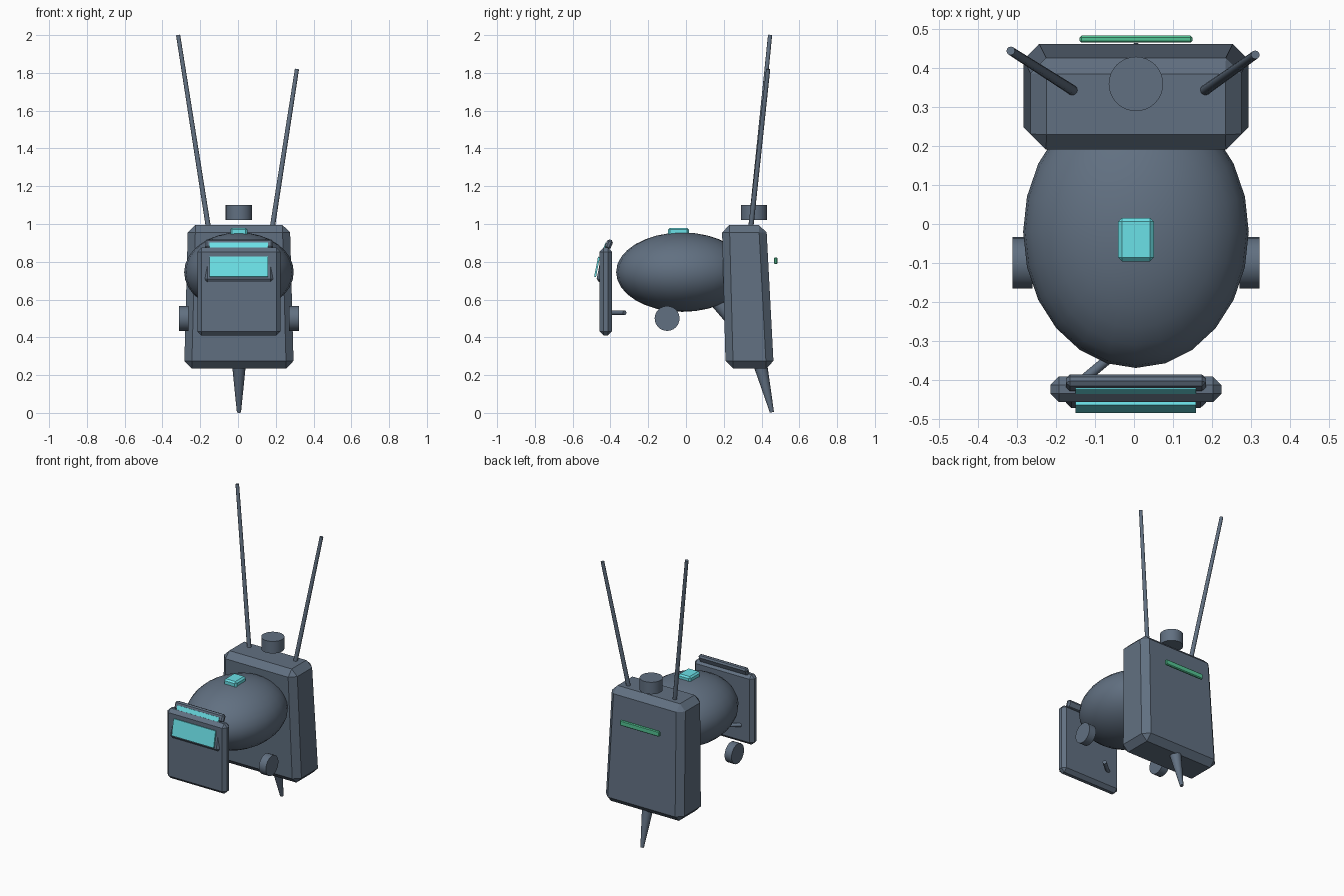
import bpy
import bmesh
from math import radians
from mathutils import Vector, Matrix

if "Cube" in bpy.data.objects:
    bpy.data.objects.remove(bpy.data.objects["Cube"], do_unlink=True)

CX = 0.005  # centre line of the body


def material(name, rgb):
    m = bpy.data.materials.new(name)
    m.use_nodes = True
    m.diffuse_color = (*rgb, 1)
    m.node_tree.nodes["Principled BSDF"].inputs["Base Color"].default_value = (*rgb, 1)
    return m


slate = material("slate", (0.12, 0.162, 0.22))
cyan = material("cyan glow", (0.147, 0.75, 0.80))
green = material("green glow", (0.09, 0.56, 0.30))


def finish(name, bm, mat, smooth=False):
    bmesh.ops.recalc_face_normals(bm, faces=bm.faces)
    mesh = bpy.data.meshes.new(name)
    bm.to_mesh(mesh)
    bm.free()
    mesh.materials.append(mat)
    ob = bpy.data.objects.new(name, mesh)
    bpy.context.collection.objects.link(ob)
    if smooth:
        bpy.ops.object.select_all(action='DESELECT')
        ob.select_set(True)
        bpy.context.view_layer.objects.active = ob
        bpy.ops.object.shade_smooth_by_angle(angle=radians(35))
    return ob


def chamfer(bm, width):
    bmesh.ops.bevel(bm, geom=bm.edges[:], offset=width, segments=1, affect='EDGES')


def box(name, loc, size, mat, bevel=0.0, tilt=0):
    bm = bmesh.new()
    bmesh.ops.create_cube(bm, size=1, matrix=Matrix.Diagonal((*size, 1)))
    if bevel:
        chamfer(bm, bevel)
    bm.transform(Matrix.Translation(loc) @ Matrix.Rotation(radians(tilt), 4, 'X'))
    return finish(name, bm, mat)


def rod(name, start, end, r1, r2, mat=slate, sides=24):
    a, b = Vector(start), Vector(end)
    turn = (b - a).to_track_quat('Z', 'Y').to_matrix().to_4x4()
    bm = bmesh.new()
    bmesh.ops.create_cone(bm, cap_ends=True, segments=sides, radius1=r1, radius2=r2,
                          depth=(b - a).length,
                          matrix=Matrix.Translation((a + b) / 2) @ turn)
    return finish(name, bm, mat, smooth=True)


# Rounded head
bm = bmesh.new()
bmesh.ops.create_uvsphere(bm, u_segments=24, v_segments=16, radius=1,
                          matrix=Matrix.Translation((CX, -0.02, 0.745))
                          @ Matrix.Diagonal((0.29, 0.35, 0.21, 1)))
finish("head", bm, slate, smooth=True)
box("head_light", (CX, -0.04, 0.958), (0.092, 0.112, 0.044), cyan, 0.01)

# Tapered backpack, narrower and further forward at the top
bm = bmesh.new()
bmesh.ops.create_cube(bm, size=1)
for v in bm.verts:
    top = v.co.z > 0
    half = 0.27 if top else 0.29
    front, back = (0.19, 0.425) if top else (0.21, 0.465)
    v.co = (CX + (half if v.co.x > 0 else -half),
            back if v.co.y > 0 else front,
            0.995 if top else 0.235)
chamfer(bm, 0.04)
finish("backpack", bm, slate)
box("back_strip", (CX, 0.475, 0.805), (0.29, 0.018, 0.036), green, 0.005)

# Backpack fittings
rod("top_knob", (CX, 0.36, 1.02), (CX, 0.36, 1.10), 0.07, 0.07, sides=32)
rod("right_antenna", (-0.155, 0.342, 0.97), (-0.317, 0.445, 2.0), 0.0135, 0.011, sides=12)
rod("left_antenna", (0.18, 0.342, 0.97), (0.312, 0.435, 1.82), 0.0135, 0.011, sides=12)
rod("tail_spike", (CX, 0.39, 0.27), (CX, 0.455, 0.003), 0.038, 0.011, sides=16)
rod("neck_strut", (CX, 0.10, 0.67), (CX, 0.245, 0.50), 0.04, 0.04)

# Side pods
for side, sx in (("right", -1), ("left", 1)):
    rod(side + "_pod", (CX + sx * 0.266, -0.10, 0.5), (CX + sx * 0.317, -0.10, 0.5),
        0.066, 0.066)

# Face plate with a sloping screen and an upper bar
box("face_plate", (CX, -0.425, 0.642), (0.44, 0.066, 0.466), slate, 0.022)
box("screen_frame", (CX, -0.442, 0.763), (0.36, 0.04, 0.145), slate, 0.014, tilt=-11)
box("screen", (CX, -0.471, 0.773), (0.31, 0.01, 0.108), cyan, tilt=-11)
box("upper_bar", (CX, -0.408, 0.892), (0.36, 0.032, 0.052), slate, 0.01, tilt=-22)
box("upper_bar_light", (CX, -0.427, 0.887), (0.31, 0.009, 0.028), cyan, tilt=-22)

# Short peg behind the face plate
rod("plate_peg", (-0.13, -0.40, 0.53), (-0.04, -0.325, 0.53), 0.0125, 0.0125, sides=12)
